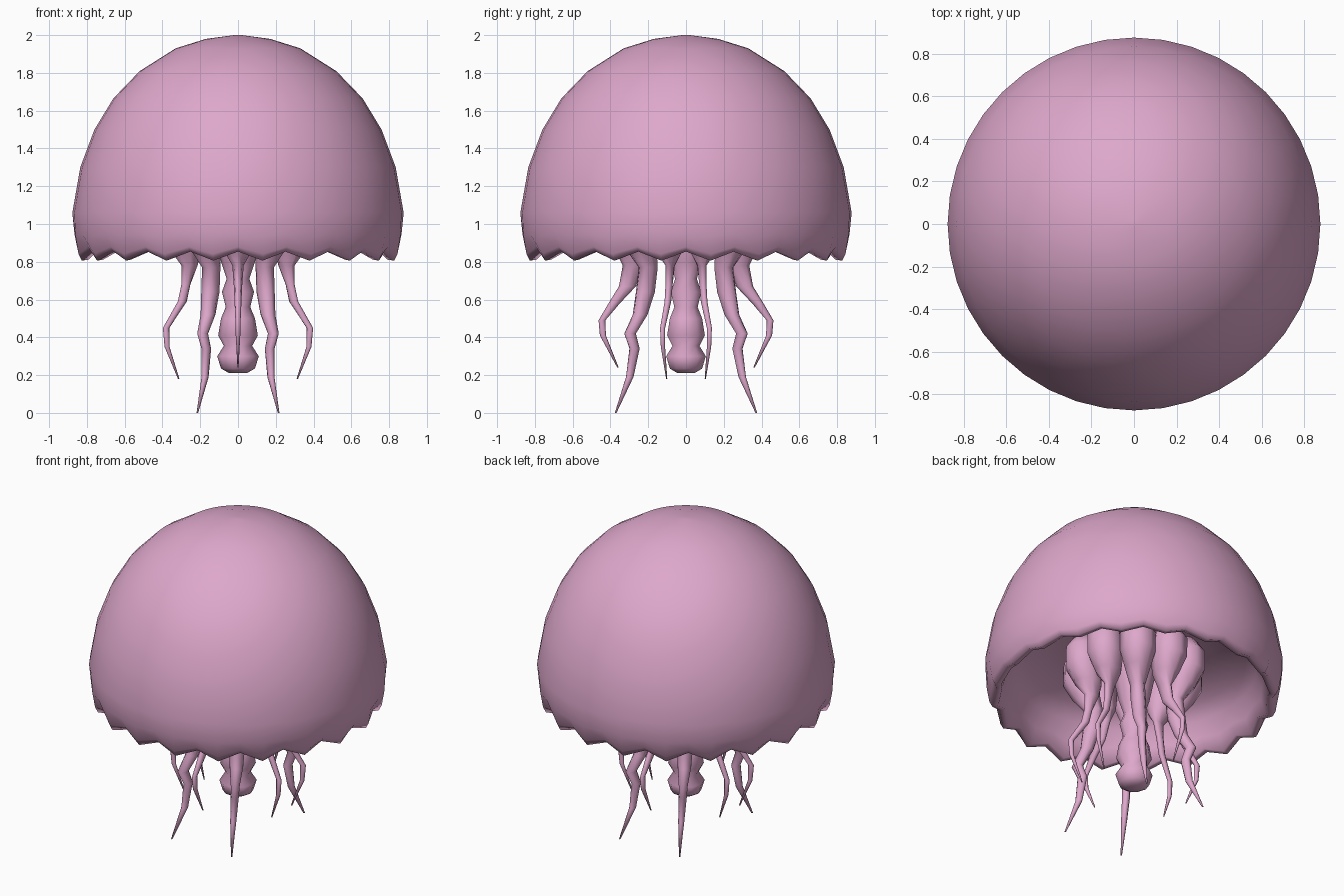
import bpy, bmesh, math

if "Cube" in bpy.data.objects:
    bpy.data.objects.remove(bpy.data.objects["Cube"])

pink = bpy.data.materials.new("soft_pink")
pink.diffuse_color = (0.73, 0.39, 0.60, 1)
pink.use_nodes = True
pink.node_tree.nodes["Principled BSDF"].inputs["Base Color"].default_value = pink.diffuse_color


def loft(name, rings, cap_start=True, cap_end=True):
    """Skin a list of equal-length vertex rings into one smooth object."""
    bm = bmesh.new()
    loops = [[bm.verts.new(p) for p in ring] for ring in rings]
    n = len(loops[0])
    for a, b in zip(loops, loops[1:]):
        for i in range(n):
            j = (i + 1) % n
            bm.faces.new((a[i], a[j], b[j], b[i]))
    if cap_start:
        bm.faces.new(loops[0])
    if cap_end:
        bm.faces.new(loops[-1])
    bmesh.ops.recalc_face_normals(bm, faces=bm.faces)
    for f in bm.faces:
        f.smooth = True
    me = bpy.data.meshes.new(name)
    bm.to_mesh(me)
    bm.free()
    me.materials.append(pink)
    ob = bpy.data.objects.new(name, me)
    bpy.context.collection.objects.link(ob)
    return ob


# Bell: outer dome, scalloped rim, inner wall and ceiling (radius, height, ruffle)
SEG, LOBES = 40, 20
profile = [(0.02, 2.0, 0), (0.17, 1.98, 0), (0.33, 1.93, 0), (0.52, 1.81, 0),
           (0.66, 1.665, 0), (0.76, 1.50, 0), (0.835, 1.30, 0), (0.877, 1.06, 0),
           (0.868, 0.94, 0.2), (0.845, 0.86, 0.8), (0.825, 0.83, 1),
           (0.79, 0.835, 1), (0.76, 0.92, 0.4), (0.72, 1.02, 0), (0.65, 1.10, 0),
           (0.40, 1.16, 0), (0.02, 1.19, 0)]
rings = []
for r, z, ruffle in profile:
    ring = []
    for i in range(SEG):
        a = 2 * math.pi * i / SEG
        wave = math.cos(LOBES * a)
        rr = r - 0.012 * ruffle * wave
        ring.append((rr * math.cos(a), rr * math.sin(a), z + 0.024 * ruffle * wave))
    rings.append(ring)
loft("bell", rings)

# Central stem with a wavy outline
stem = [(0.05, 0.212), (0.09, 0.235), (0.11, 0.30), (0.075, 0.355), (0.105, 0.41),
        (0.09, 0.50), (0.065, 0.56), (0.085, 0.64), (0.06, 0.71), (0.09, 0.80),
        (0.12, 0.95), (0.15, 1.19)]
loft("central_stem", [[(r * math.cos(math.pi * i / 5), r * math.sin(math.pi * i / 5), z)
                       for i in range(10)] for r, z in stem])

# Arms: (distance from axis, height, tangential half width, radial half width)
bulb = [(0.31, 1.17, 0.06, 0.06), (0.33, 1.08, 0.105, 0.10),
        (0.32, 0.96, 0.105, 0.11), (0.29, 0.86, 0.075, 0.085)]
long_path = bulb + [(0.245, 0.77, 0.045, 0.055), (0.26, 0.64, 0.045, 0.055),
                    (0.29, 0.52, 0.04, 0.04), (0.35, 0.42, 0.026, 0.035),
                    (0.32, 0.34, 0.024, 0.03), (0.345, 0.19, 0.018, 0.022),
                    (0.43, 0.0, 0.004, 0.005)]
side_path = bulb + [(0.27, 0.78, 0.022, 0.045), (0.29, 0.68, 0.02, 0.025),
                    (0.31, 0.59, 0.018, 0.025), (0.40, 0.45, 0.014, 0.018),
                    (0.395, 0.35, 0.012, 0.014), (0.33, 0.18, 0.003, 0.004)]
end_path = bulb + [(0.28, 0.78, 0.03, 0.055), (0.31, 0.67, 0.022, 0.045),
                   (0.38, 0.58, 0.018, 0.03), (0.445, 0.49, 0.014, 0.018),
                   (0.44, 0.41, 0.012, 0.016), (0.36, 0.24, 0.003, 0.004)]


def arm(name, path, top_angle, tip_angle):
    rings = []
    for r, z, w, d in path:
        t = min(1, max(0, (0.85 - z) / 0.7))
        a = math.radians(top_angle + (tip_angle - top_angle) * t)
        c, s = math.cos(a), math.sin(a)
        ring = []
        for i in range(8):
            u = 2 * math.pi * i / 8
            rad, tan = r + d * math.cos(u), w * math.sin(u)
            ring.append((rad * c - tan * s, rad * s + tan * c, z))
        rings.append(ring)
    loft(name, rings)


for k, base in enumerate((0, 180)):
    arm(f"long_arm_{k}_a", long_path, base + 54, base + 60)
    arm(f"long_arm_{k}_b", long_path, base + 126, base + 120)
    arm(f"side_arm_{k}_a", side_path, base + 18, base + 18)
    arm(f"side_arm_{k}_b", side_path, base + 162, base + 162)
    arm(f"end_arm_{k}", end_path, base + 90, base + 90)
